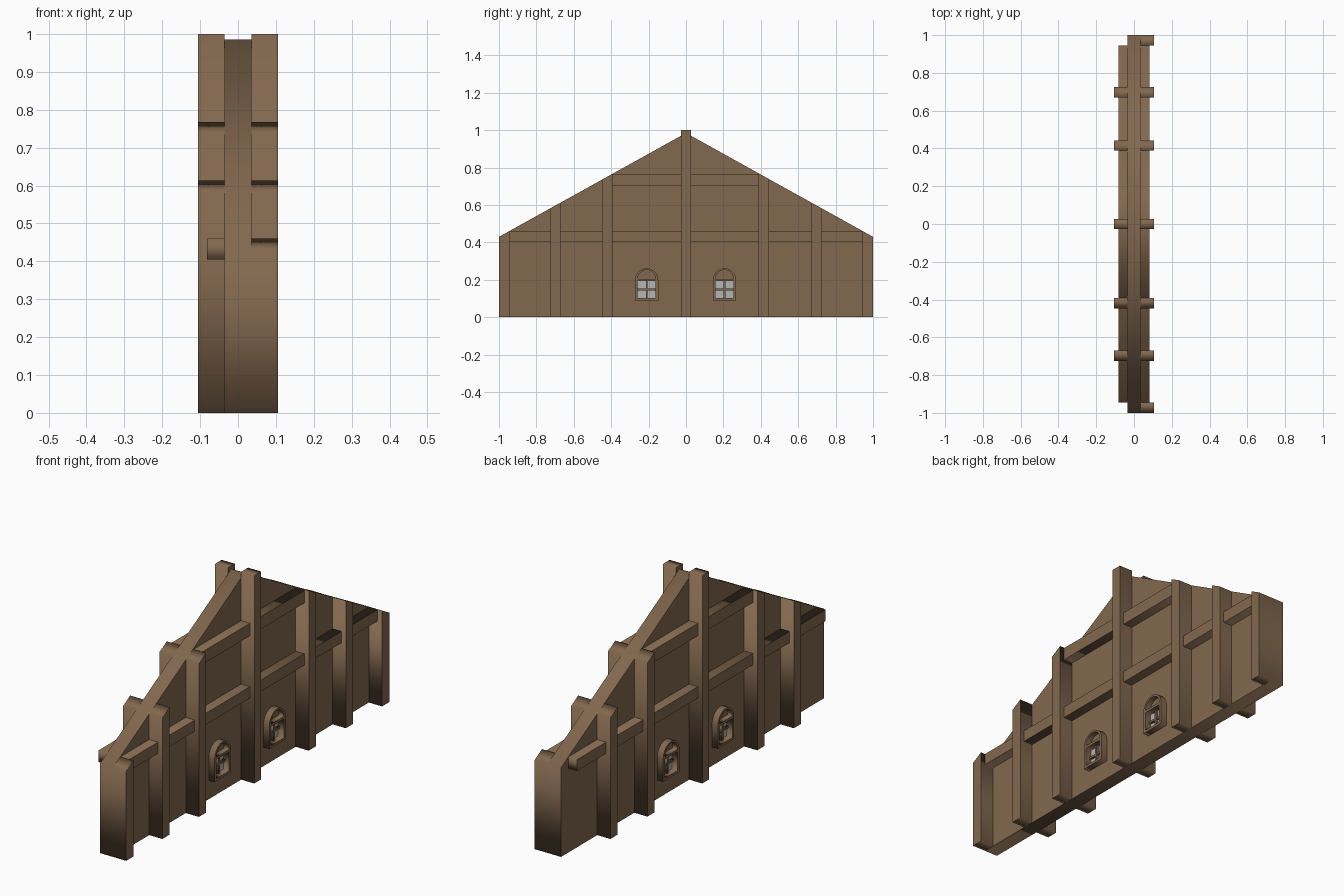
import bpy, math
from mathutils import Matrix

if "Cube" in bpy.data.objects:
    bpy.data.objects.remove(bpy.data.objects["Cube"])


def material(name, rgb):
    m = bpy.data.materials.new(name)
    m.diffuse_color = (*rgb, 1)
    m.use_nodes = True
    m.node_tree.nodes["Principled BSDF"].inputs["Base Color"].default_value = m.diffuse_color
    return m


WOOD = material("brown wood", (0.225, 0.138, 0.078))
GLASS = material("pale grey glass", (0.46, 0.46, 0.46))

EAVE, APEX = 0.43, 0.985
# local x, y, z of a profile become world y, z, x
TO_WALL = Matrix(((0, 0, 1, 0), (1, 0, 0, 0), (0, 1, 0, 0), (0, 0, 0, 1)))


def roof(y):
    return EAVE + (APEX - EAVE) * (1 - abs(y))


def plate(name, loops, x0, x1, mat=WOOD):
    """Extrude a (y, z) outline, with optional holes, from x0 to x1."""
    cu = bpy.data.curves.new(name, 'CURVE')
    cu.dimensions = '2D'
    cu.fill_mode = 'BOTH'
    cu.extrude = abs(x1 - x0) / 2
    for loop in loops:
        s = cu.splines.new('POLY')
        s.points.add(len(loop) - 1)
        for p, (y, z) in zip(s.points, loop):
            p.co = (y, z, 0, 1)
        s.use_cyclic_u = True
    ob = bpy.data.objects.new(name, cu)
    bpy.context.collection.objects.link(ob)
    bpy.ops.object.select_all(action='DESELECT')
    ob.select_set(True)
    bpy.context.view_layer.objects.active = ob
    bpy.ops.object.convert(target='MESH')
    ob = bpy.context.object
    ob.data.transform(Matrix.Translation(((x0 + x1) / 2, 0, 0)) @ TO_WALL)
    ob.data.materials.clear()
    ob.data.materials.append(mat)
    return ob


def rect(y0, y1, z0, z1):
    return [(y0, z0), (y1, z0), (y1, z1), (y0, z1)]


def arch(yc, r, z0, zc, n=10):
    """Round-headed outline; a plain half disc when z0 equals zc."""
    pts = [(yc + r * math.cos(math.pi * i / n), zc + r * math.sin(math.pi * i / n))
           for i in range(n + 1)]
    return pts if z0 == zc else [(yc - r, z0), (yc + r, z0)] + pts


WINDOWS = (-0.21, 0.206)

# gable wall with window openings
plate("gable_wall",
      [[(-1, 0), (1, 0), (1, EAVE), (0, APEX), (-1, EAVE)]]
      + [arch(y, 0.055, 0.097, 0.2) for y in WINDOWS], -0.035, 0.035)

# posts, cut to the roof slope, and horizontal rails on both sides
for side, label in ((1, "right"), (-1, "left")):
    inner, outer, rail = side * 0.035, side * 0.105, side * 0.082
    plate(label + "_ridge_post", [rect(-0.026, 0.026, 0, 1.0)], inner, outer)
    spans = [(-0.725, -0.67), (-0.447, -0.392), (0.388, 0.443), (0.67, 0.725)]
    if side == 1:  # corner posts stand on one side only
        spans += [(-1, -0.945), (0.945, 1)]
    for a, b in spans:
        plate(label + "_post", [[(a, 0), (b, 0), (b, roof(b)), (a, roof(a))]], inner, outer)
    plate(label + "_lower_rail", [rect(-0.945, 0.945, 0.405, 0.46)], inner, rail)
    plate(label + "_upper_rail", [rect(-0.392, 0.388, 0.705, 0.765)], inner, rail)

# arched windows
for y in WINDOWS:
    plate("window_frame", [arch(y, 0.062, 0.09, 0.2),
                           rect(y - 0.048, y + 0.048, 0.102, 0.193),
                           arch(y, 0.048, 0.205, 0.205)], -0.066, 0.066)
    plate("window_arch_panel", [arch(y, 0.049, 0.204, 0.204)], -0.04, 0.04)
    plate("window_upright_bar", [rect(y - 0.005, y + 0.005, 0.1, 0.195)], -0.048, 0.048)
    plate("window_cross_bar", [rect(y - 0.049, y + 0.049, 0.143, 0.153)], -0.046, 0.046)
    plate("window_glass", [rect(y - 0.049, y + 0.049, 0.101, 0.194)], -0.035, 0.035, GLASS)
